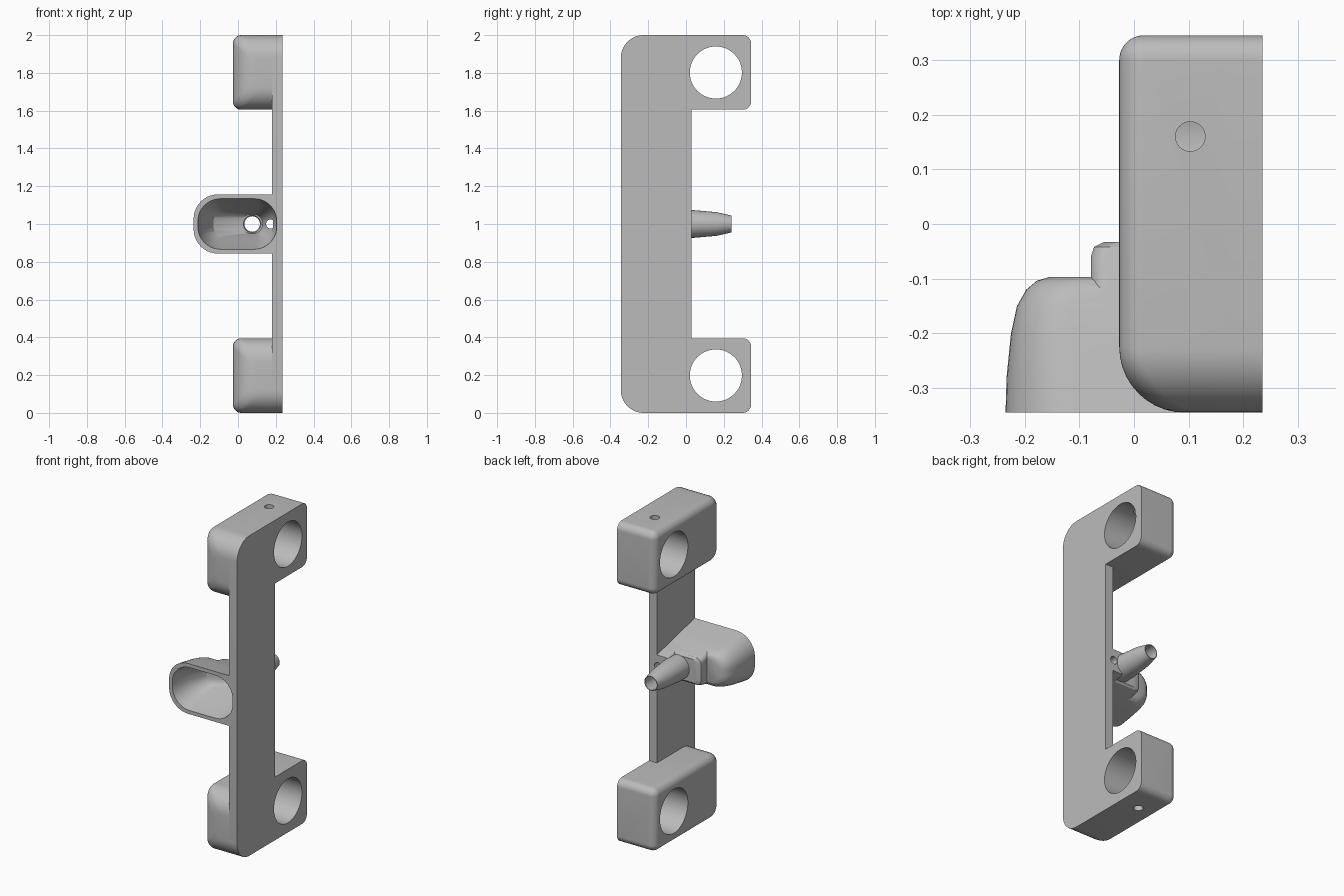
import bpy, bmesh, math
from mathutils import Vector

SEG = 10
if "Cube" in bpy.data.objects:
    bpy.data.objects.remove(bpy.data.objects["Cube"])

GREY = bpy.data.materials.new("plain grey")
GREY.use_nodes = True
GREY.diffuse_color = (0.5, 0.5, 0.5, 1)
GREY.node_tree.nodes["Principled BSDF"].inputs["Base Color"].default_value = GREY.diffuse_color


def rounded(corners):
    """Right-angled outline of (u, v, radius) corners with rounded arcs."""
    out = []
    for i, (u, v, r) in enumerate(corners):
        p = Vector((u, v))
        if r == 0:
            out.append(p)
            continue
        a = (Vector(corners[i - 1][:2]) - p).normalized()
        b = (Vector(corners[(i + 1) % len(corners)][:2]) - p).normalized()
        for k in range(SEG + 1):
            t = math.pi / 2 * k / SEG
            out.append(p + r * (a + b - b * math.cos(t) - a * math.sin(t)))
    return out


def loft(name, rings):
    """Solid skinned through matching rings of 3D points."""
    bm = bmesh.new()
    loops = [[bm.verts.new(p) for p in ring] for ring in rings]
    n = len(loops[0])
    for a, b in zip(loops, loops[1:]):
        for i in range(n):
            j = (i + 1) % n
            bm.faces.new((a[i], a[j], b[j], b[i]))
    bm.faces.new(loops[0])
    bm.faces.new(loops[-1])
    bmesh.ops.recalc_face_normals(bm, faces=bm.faces)
    mesh = bpy.data.meshes.new(name)
    bm.to_mesh(mesh)
    bm.free()
    mesh.materials.append(GREY)
    obj = bpy.data.objects.new(name, mesh)
    bpy.context.collection.objects.link(obj)
    return obj


def section(y, x0, x1, z0, z1, left, right=0):
    """Rounded rectangle across the y axis."""
    pts = rounded([(x0, z0, left), (x1, z0, right), (x1, z1, right), (x0, z1, left)])
    return [(u, y, v) for u, v in pts]


def turned(name, profile, axis, centre):
    """Round solid from (position, radius) pairs along an axis."""
    rings = []
    for pos, r in profile:
        ring = []
        for k in range(48):
            t = math.tau * k / 48
            p = Vector(centre)
            p[axis] = pos
            p[(axis + 1) % 3] += r * math.cos(t)
            p[(axis + 2) % 3] += r * math.sin(t)
            ring.append(p)
        rings.append(ring)
    return loft(name, rings)


def combine(obj, others, operation):
    bpy.context.view_layer.objects.active = obj
    for other in others:
        mod = obj.modifiers.new("cut", "BOOLEAN")
        mod.operation = operation
        mod.solver = "EXACT"
        mod.object = other
        bpy.ops.object.modifier_apply(modifier=mod.name)


FRONT, BACK, INNER, OUTER, LEFT = -0.345, 0.345, 0.18, 0.235, -0.027
BIG, SMALL, TAB = 0.12, 0.045, 0.395

# side plate with a tab at each end
outline = rounded([(FRONT, 0, BIG), (BACK, 0, SMALL), (BACK, TAB, SMALL), (0.03, TAB, 0),
                   (0.03, 2 - TAB, 0), (BACK, 2 - TAB, SMALL), (BACK, 2, SMALL), (FRONT, 2, BIG)])
plate = loft("side_plate", [[(x, y, z) for y, z in outline] for x in (INNER, OUTER)])


def end_block(name, z0):
    """Block with a wide fillet at the front and a small one at the back."""
    rings = []
    for k in range(SEG + 1):
        t = math.pi / 2 * k / SEG
        d = BIG * (1 - math.sin(t))
        rings.append(section(FRONT + BIG * (1 - math.cos(t)), LEFT + d, INNER,
                             z0 + d, z0 + TAB - d, SMALL))
    for k in range(SEG + 1):
        t = math.pi / 2 * k / SEG
        d = SMALL * (1 - math.cos(t))
        rings.append(section(BACK - SMALL * (1 - math.sin(t)), LEFT + d, INNER,
                             z0 + d, z0 + TAB - d, max(SMALL - d, 0.002)))
    return loft(name, rings)


lower = end_block("lower_block", 0)
upper = end_block("upper_block", 2 - TAB)

# clamp bores and set screw holes
cutters = []
for block, zc, z0, z1 in ((lower, 0.198, -0.05, 0.15), (upper, 1.802, 1.85, 2.05)):
    bore = turned("bore_cutter", [(-0.1, 0.138), (0.3, 0.138)], 0, (0, 0.158, zc))
    screw = turned("screw_cutter", [(z0, 0.027), (z1, 0.027)], 2, (0.103, 0.16, 0))
    combine(block, [bore, screw], "DIFFERENCE")
    combine(plate, [bore], "DIFFERENCE")
    cutters += [bore, screw]


def tapered(name, rows):
    """Loft of (y, x0, x1, half height, left radius, right radius) rows about z = 1."""
    return loft(name, [section(y, x0, x1, 1 - h, 1 + h, r, q) for y, x0, x1, h, r, q in rows])


# intake funnel: shell, neck, boss beside the plate and round nozzle
funnel = tapered("intake_funnel", [
    (FRONT, -0.235, INNER, 0.157, 0.13, 0), (-0.28, -0.233, INNER, 0.143, 0.12, 0),
    (-0.2, -0.225, INNER, 0.126, 0.105, 0), (-0.15, -0.214, INNER, 0.114, 0.095, 0),
    (-0.12, -0.197, INNER, 0.104, 0.085, 0), (-0.104, -0.178, INNER, 0.09, 0.075, 0),
    (-0.097, -0.155, INNER, 0.075, 0.06, 0)])
neck = tapered("neck", [
    (-0.17, -0.079, INNER, 0.117, 0.03, 0), (-0.06, -0.079, INNER, 0.09, 0.03, 0),
    (-0.042, -0.073, INNER, 0.084, 0.03, 0), (-0.033, -0.055, INNER, 0.073, 0.03, 0)])
boss = tapered("boss", [(-0.1, 0.1, INNER, 0.098, 0.02, 0), (0.0, 0.1, INNER, 0.08, 0.02, 0),
                        (0.03, 0.1, INNER, 0.07, 0.02, 0)])
nozzle = turned("nozzle", [(-0.08, 0.075), (0.03, 0.074), (0.16, 0.063), (0.24, 0.045)],
                1, (0.075, 0, 1))
combine(funnel, [neck, boss, nozzle], "UNION")

# hollow inside of the funnel
hollow = tapered("hollow_cutter", [
    (-0.37, -0.222, 0.212, 0.141, 0.125, 0.125), (FRONT, -0.213, 0.205, 0.134, 0.12, 0.12),
    (-0.22, -0.185, 0.195, 0.1, 0.09, 0.09), (-0.125, -0.13, 0.155, 0.064, 0.055, 0.055),
    (-0.05, 0.02, 0.13, 0.051, 0.048, 0.048)])
passage = turned("passage_cutter", [(-0.1, 0.046), (0.1, 0.046), (0.3, 0.039)], 1, (0.075, 0, 1))
wire_hole = turned("wire_hole_cutter", [(-0.2, 0.024), (0.1, 0.024)], 1, (0.173, 0, 1))
combine(funnel, [hollow, passage, wire_hole], "DIFFERENCE")
combine(plate, [hollow, wire_hole], "DIFFERENCE")

for helper in cutters + [neck, boss, nozzle, hollow, passage, wire_hole]:
    bpy.data.objects.remove(helper)

# smooth fillets, sharp edges
bpy.ops.object.select_all(action="DESELECT")
for obj in (plate, lower, upper, funnel):
    obj.select_set(True)
bpy.context.view_layer.objects.active = plate
bpy.ops.object.shade_smooth_by_angle(angle=math.radians(30))
